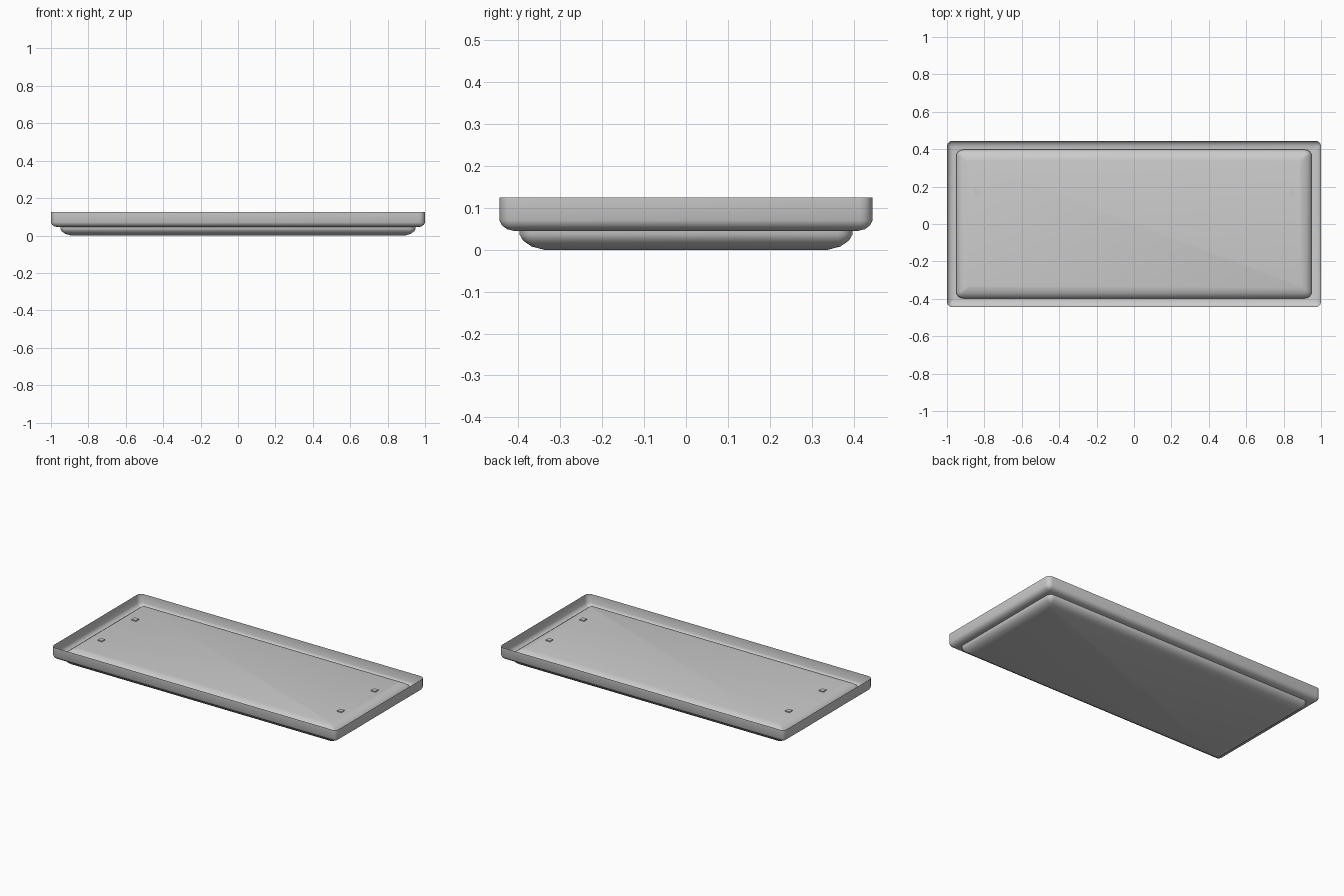
import bpy
import bmesh
import math

cube = bpy.data.objects.get("Cube")
if cube:
    bpy.data.objects.remove(cube, do_unlink=True)

grey = bpy.data.materials.new("light grey")
grey.use_nodes = True
color = (0.6, 0.6, 0.6, 1)
grey.diffuse_color = color
grey.node_tree.nodes["Principled BSDF"].inputs["Base Color"].default_value = color


def finish(bm, name, angle):
    mesh = bpy.data.meshes.new(name)
    bm.to_mesh(mesh)
    bm.free()
    mesh.materials.append(grey)
    obj = bpy.data.objects.new(name, mesh)
    bpy.context.collection.objects.link(obj)
    bpy.ops.object.select_all(action='DESELECT')
    obj.select_set(True)
    bpy.context.view_layer.objects.active = obj
    bpy.ops.object.shade_smooth_by_angle(angle=math.radians(angle))
    return obj


def rounded_ring(bm, hx, hy, radius, z, steps=4):
    """One rounded rectangle of vertices, counter-clockwise."""
    ring = []
    for i, (sx, sy) in enumerate([(1, 1), (-1, 1), (-1, -1), (1, -1)]):
        for k in range(steps + 1):
            a = math.pi / 2 * (i + k / steps)
            ring.append(bm.verts.new((sx * (hx - radius) + radius * math.cos(a),
                                      sy * (hy - radius) + radius * math.sin(a), z)))
    return ring


def loft(name, hx, hy, radius, profile, cap_top, angle):
    """Stack rounded rectangles; profile holds (inset, height) from bottom up."""
    bm = bmesh.new()
    rings = [rounded_ring(bm, hx - d, hy - d, max(radius - d, 0.012), z)
             for d, z in profile]
    for low, high in zip(rings, rings[1:]):
        n = len(low)
        for i in range(n):
            j = (i + 1) % n
            bm.faces.new((low[i], low[j], high[j], high[i]))
    bm.faces.new(rings[0][::-1])
    if cap_top:
        bm.faces.new(rings[-1])
    return finish(bm, name, angle)


# Thin open tray with a rounded lower edge
loft("tray_shell", 1.0, 0.445, 0.03,
     [(0.035, 0.045), (0.018, 0.049), (0.006, 0.058), (0, 0.07), (0, 0.125)],
     False, 50)

# Softly rounded slab that passes through the tray floor
lower = [(0.058, 0), (0.028, 0.008), (0.008, 0.022), (0, 0.036)]
upper = [(d, 0.102 - z) for d, z in reversed(lower)]
loft("rounded_slab", 0.95, 0.397, 0.035, lower + upper, True, 50)

# Four small studs near the slab ends
for side, sx in (("left", 1), ("right", -1)):
    for end, sy in (("front", -1), ("back", 1)):
        bm = bmesh.new()
        bmesh.ops.create_cube(bm, size=1)
        bmesh.ops.scale(bm, vec=(0.03, 0.03, 0.012), verts=bm.verts)
        stud = finish(bm, f"{end}_{side}_stud", 30)
        stud.location = (sx * 0.84, sy * 0.17, 0.102)
